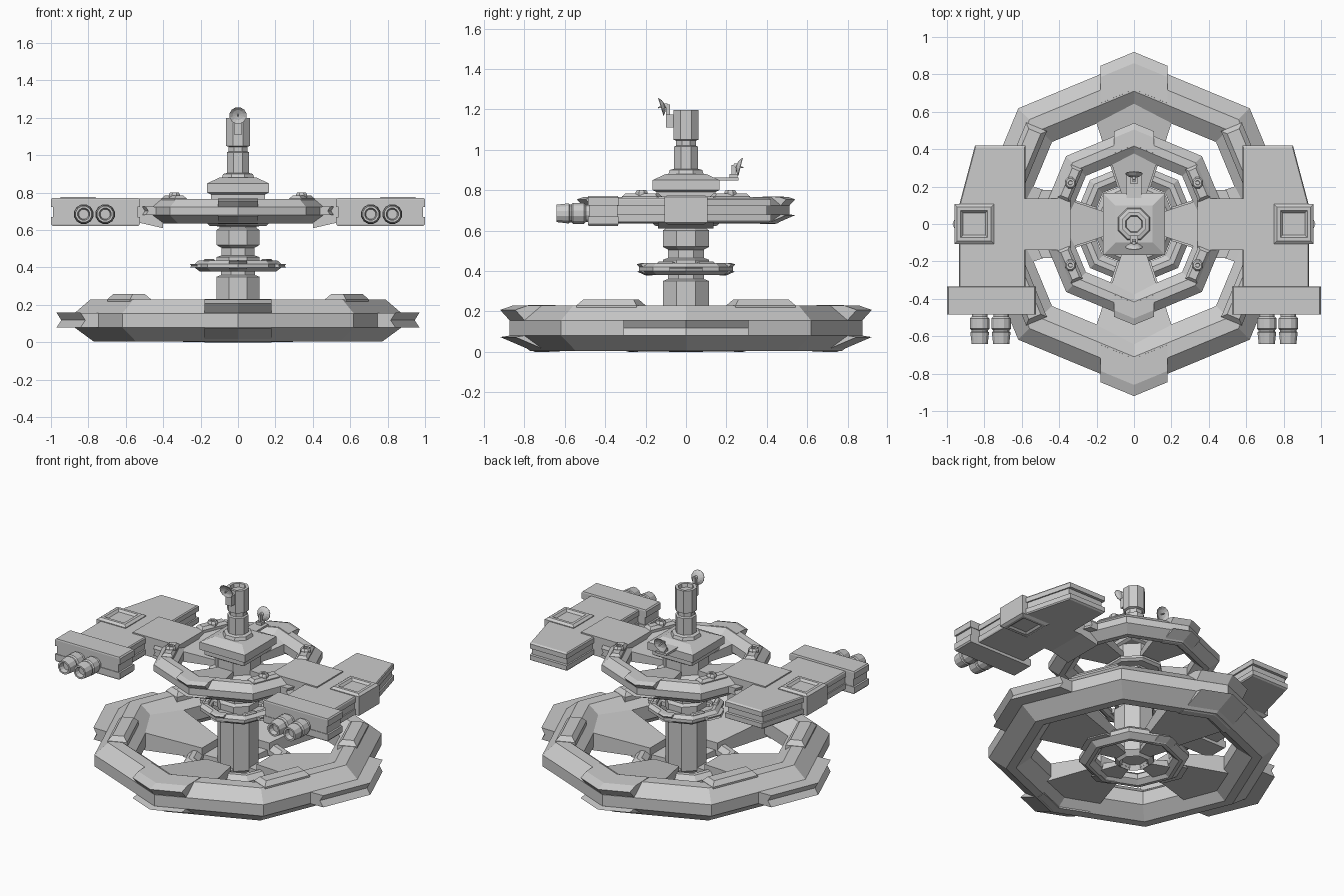
import bpy, bmesh
from math import sin, cos, tan, pi, radians
from mathutils import Vector, Matrix

old = bpy.data.objects.get("Cube")
if old:
    bpy.data.objects.remove(old)

grey = bpy.data.materials.new("hull_grey")
grey.use_nodes = True
COL = (0.6, 0.6, 0.6, 1)
grey.diffuse_color = COL
grey.node_tree.nodes["Principled BSDF"].inputs["Base Color"].default_value = COL


def loft(name, sections, closed=False):
    """Skin a list of equal closed loops; capped unless the sweep is closed."""
    bm = bmesh.new()
    rows = [[bm.verts.new(p) for p in s] for s in sections]
    n = len(rows[0])
    pairs = list(zip(rows, rows[1:])) + ([(rows[-1], rows[0])] if closed else [])
    for a, b in pairs:
        for i in range(n):
            j = (i + 1) % n
            bm.faces.new((a[i], a[j], b[j], b[i]))
    if not closed:
        bm.faces.new(rows[0])
        bm.faces.new(rows[-1])
    bmesh.ops.recalc_face_normals(bm, faces=bm.faces)
    me = bpy.data.meshes.new(name)
    bm.to_mesh(me)
    bm.free()
    me.materials.append(grey)
    ob = bpy.data.objects.new(name, me)
    bpy.context.collection.objects.link(ob)
    return ob


def turned(name, steps, sides=8, matrix=Matrix()):
    """Stack of regular polygons given as (apothem, height)."""
    k = 1 / cos(pi / sides)
    ang = [(i + 0.5) * 2 * pi / sides for i in range(sides)]
    return loft(name, [[matrix @ Vector((r * k * cos(a), r * k * sin(a), z)) for a in ang]
                       for r, z in steps])


def box(name, x, y, z):
    return loft(name, [[(x[0], y[0], h), (x[1], y[0], h), (x[1], y[1], h), (x[0], y[1], h)]
                       for h in z])


def slab(name, outline, z0, z1):
    """Plate with chamfered rims and a groove around its edge."""
    cx = sum(p[0] for p in outline) / len(outline)
    cy = sum(p[1] for p in outline) / len(outline)
    h = z1 - z0
    steps = [(0, .97), (.06, 1), (.32, 1), (.32, .95), (.68, .95), (.68, 1), (.94, 1), (1, .97)]
    return loft(name, [[(cx + (x - cx) * k, cy + (y - cy) * k, z0 + t * h) for x, y in outline]
                       for t, k in steps])


# Ring cross-sections as (radius, height)
RING = [(.71, .228), (.79, .228), (.875, .155), (.875, .08), (.77, .003),
        (.71, .003), (.62, .07), (.62, .16)]
END_BLOCK = [(.72, .232), (.86, .228), (.92, .207), (.873, .155), (.873, .08),
             (.92, .073), (.75, 0), (.7, 0)]
SIDE_BLOCK = [(.84, .155), (.97, .158), (.945, .118), (.97, .08), (.84, .08)]
SLOPE = tan(pi / 8)


def ring(name, s, z0, pads=True):
    """Eight-sided ring with corner blocks, tapered spokes and raised pads."""
    loft(name, [[(s * r * cos(i * pi / 4), s * r * sin(i * pi / 4), z0 + s * z) for r, z in RING]
                for i in range(8)], closed=True)
    for q in range(4):
        rot = Matrix.Rotation(q * pi / 2, 4, 'Z')
        prof, w = (SIDE_BLOCK, .31) if q % 2 == 0 else (END_BLOCK, .18)
        place = Matrix.Translation((0, 0, z0)) @ rot @ Matrix.Scale(s, 4)
        loft(f"{name}_block_{q}", [[place @ Vector((r - abs(t) * SLOPE, t, z)) for r, z in prof]
                                   for t in (-w, 0, w)])
        spoke = [(.2, .09, .04, .11), (.66, .24, .05, .18)]
        loft(f"{name}_spoke_{q}", [[place @ Vector(p) for p in
             ((r, -h, a), (r, h, a), (r, h, b), (r, -h, b))] for r, h, a, b in spoke])
    if not pads:
        return
    c, d = cos(pi / 8), sin(pi / 8)
    for sx in (-1, 1):
        for sy in (-1, 1):
            def at(n, t, z):
                return (sx * s * (n * c - t * d), sy * s * (n * d + t * c), z0 + s * z)
            loft(f"{name}_pad", [[at(.62 + k, -.04 + k, z), at(.74 - k, -.04 + k, z),
                                  at(.74 - k, .28 - k, z), at(.62 + k, .28 - k, z)]
                                 for k, z in ((0, .2), (0, .23), (.025, .258))])


ring("main_ring", 1, 0)
ring("base_ring", .38, 0, pads=False)
ring("collar_ring", .265, .378)
ring("upper_ring", .587, .633)

# Turrets on the upper ring
for sx in (-1, 1):
    for sy in (-1, 1):
        turned("turret", [(.03, .77), (.03, .79), (.022, .802), (.012, .802), (.01, .795)],
               8, Matrix.Translation((sx * .34, sy * .22, 0)))

# Central column
turned("column", [(.07, .03), (.085, 0), (.115, .03), (.115, .35), (.09, .36), (.09, .385),
                  (.115, .39), (.115, .455), (.088, .465), (.088, .505), (.115, .52),
                  (.115, .6), (.1, .61), (.1, .62), (.15, .622), (.165, .635), (.165, .65),
                  (.13, .67), (.13, .78)])
turned("platform", [(.13, .755), (.145, .765), (.145, .79), (.165, .8), (.165, .85),
                    (.1, .88)], 4)
box("rear_shelf", (-.04, .04), (.1, .26), (.848, .862))
turned("mast", [(.09, .87), (.08, .9), (.06, .905), (.06, 1.015), (.05, 1.02), (.05, 1.045),
                (.063, 1.05), (.063, 1.198), (.045, 1.198), (.04, 1.175)])

# Dishes
BOWL = [(.008, -.015), (.012, 0), (.03, .006), (.045, .018), (.045, .021), (.028, .011),
        (.004, .006), (.003, .035)]


def dish(name, pos, axis):
    m = Matrix.Translation(pos) @ Vector(axis).to_track_quat('Z', 'Y').to_matrix().to_4x4()
    turned(name, BOWL, 12, m)


dish("mast_dish", (0, -.105, 1.218), (0, -1, -.3))
box("mast_dish_bracket", (-.022, .022), (-.1, -.05), (1.11, 1.175))
box("mast_dish_arm", (-.01, .01), (-.1, -.08), (1.16, 1.225))
dish("rear_dish", (0, .25, .92), (0, 1, -.25))
box("rear_dish_post", (-.008, .008), (.225, .245), (.855, .925))
box("rear_dish_foot", (-.02, .02), (.215, .255), (.86, .88))

# Docking wings with engines
for s, side in ((1, "left"), (-1, "right")):
    slab(f"{side}_wing", [(s * x, y) for x, y in
         ((.58, .42), (.85, .42), (.935, .1), (.935, -.36), (.58, -.36))], .64, .76)
    slab(f"{side}_engine_box", [(s * x, y) for x, y in
         ((.525, -.335), (1, -.335), (1, -.485), (.525, -.485))], .623, .772)
    turned(f"{side}_hatch_collar",
           [(.055, .643), (.072, .63), (.09, .63), (.106, .64), (.106, .765), (.09, .777),
            (.072, .777), (.06, .763)], 4, Matrix.Translation((s * .855, 0, 0)))
    # Arm joining the wing to the upper ring
    arm = [(.4, .61), (.4, .655), (.34, .7), (.34, .768), (.675, .768), (.675, .64), (.53, .64)]
    loft(f"{side}_arm", [[(s * x, y, z) for x, z in arm] for y in (-.138, .135)])
    for x in (.71, .825):
        m = Matrix.Translation((s * x, -.47, .685)) @ Matrix.Rotation(radians(90), 4, 'X')
        turned(f"{side}_engine", [(.042, 0), (.042, .025), (.052, .035), (.052, .09),
                                  (.044, .097), (.044, .105), (.05, .11), (.043, .172),
                                  (.032, .172), (.026, .14)], 12, m)
